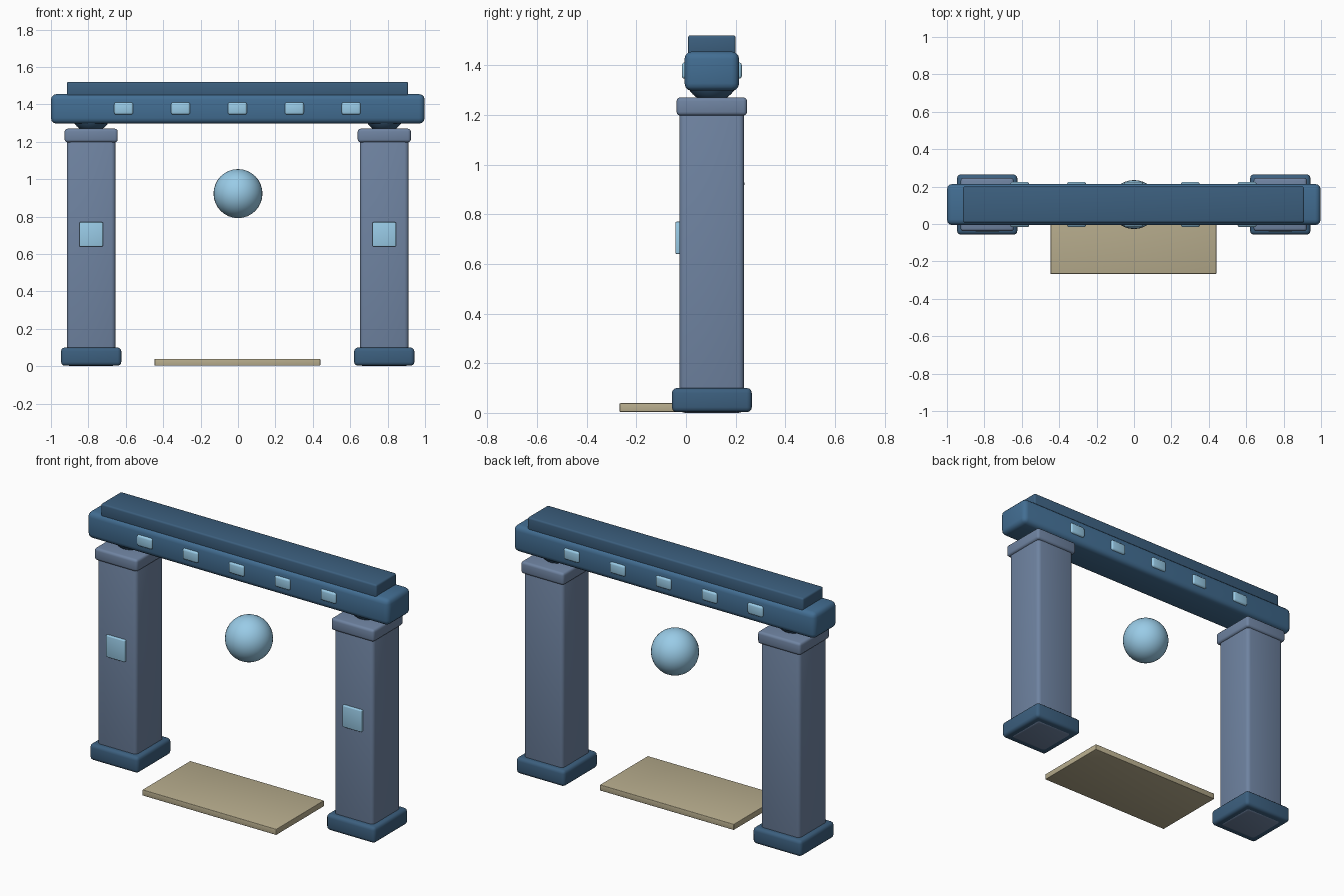
import bpy, math

if "Cube" in bpy.data.objects:
    bpy.data.objects.remove(bpy.data.objects["Cube"])


def material(name, r, g, b):
    m = bpy.data.materials.new(name)
    m.diffuse_color = (r, g, b, 1)
    m.use_nodes = True
    m.node_tree.nodes["Principled BSDF"].inputs["Base Color"].default_value = m.diffuse_color
    return m


BLUE = material("beam_blue", 0.055, 0.155, 0.29)
DARK = material("dark_blue", 0.045, 0.115, 0.21)
STONE = material("slate", 0.16, 0.23, 0.36)
GLOW = material("pale_blue", 0.32, 0.60, 0.80)
SAND = material("sand", 0.48, 0.42, 0.27)

MID_Y = 0.104  # depth centre of the gate


def finish(ob, name, mat):
    ob.name = name
    ob.data.materials.append(mat)
    bpy.ops.object.shade_smooth_by_angle(angle=math.radians(35))
    return ob


def block(name, x, y, z, mat, bevel=0.0):
    """Rounded box from (min, max) ranges on each axis."""
    centre = [(a + b) / 2 for a, b in (x, y, z)]
    bpy.ops.mesh.primitive_cube_add(size=1, location=centre)
    ob = bpy.context.object
    ob.scale = [b - a for a, b in (x, y, z)]
    bpy.ops.object.transform_apply(location=False, rotation=False, scale=True)
    if bevel:
        mod = ob.modifiers.new("rounding", 'BEVEL')
        mod.width = bevel
        mod.segments = 3
        bpy.ops.object.modifier_apply(modifier=mod.name)
    return finish(ob, name, mat)


def ball(name, loc, radius, mat):
    bpy.ops.mesh.primitive_uv_sphere_add(segments=32, ring_count=16,
                                         radius=radius, location=loc)
    return finish(bpy.context.object, name, mat)


def around(c, half):
    return (c - half, c + half)


# Two pillars with base, cap, neck joint and front panel
for side, cx in (("left", -0.785), ("right", 0.782)):
    block(side + "_base", around(cx, 0.161), around(MID_Y, 0.161), (0.003, 0.10), DARK, 0.02)
    block(side + "_pillar", around(cx, 0.13), around(MID_Y, 0.13), (0.0, 1.22), STONE, 0.022)
    block(side + "_cap", around(cx, 0.142), around(MID_Y, 0.142), (1.197, 1.27), STONE, 0.015)
    ball(side + "_neck", (cx, MID_Y, 1.36), 0.109, DARK)
    block(side + "_panel", around(cx, 0.063), (-0.042, 0.0), (0.64, 0.77), GLOW, 0.005)

# Lintel and its top slab
block("lintel", (-1.0, 0.998), around(MID_Y, 0.11), (1.297, 1.455), BLUE, 0.03)
block("top_slab", (-0.915, 0.91), around(MID_Y, 0.096), (1.44, 1.52), DARK, 0.01)

# Row of lit tiles running through the lintel, visible front and back
for i in range(5):
    cx = (i - 2) * 0.304 - 0.003
    block(f"lintel_tile_{i + 1}", around(cx, 0.051), around(MID_Y, 0.121),
          (1.345, 1.411), GLOW, 0.012)

# Floating orb and threshold plate
ball("orb", (0, MID_Y, 0.923), 0.131, GLOW)
block("threshold_plate", (-0.446, 0.44), (-0.267, 0.185), (0.004, 0.039), SAND, 0.003)
